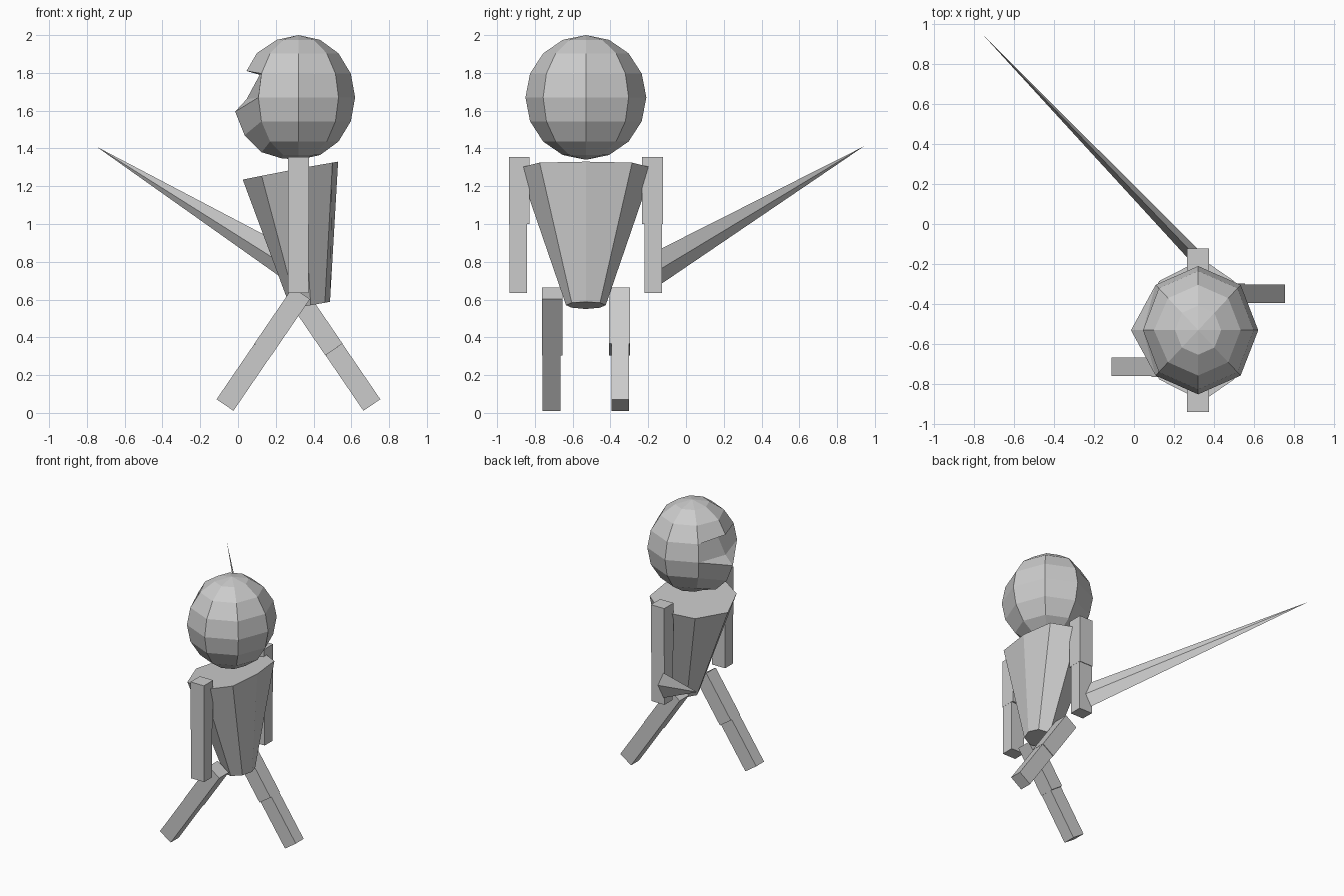
import bpy, bmesh
from math import sin, cos, pi, atan2
from mathutils import Vector, Matrix

if "Cube" in bpy.data.objects:
    bpy.data.objects.remove(bpy.data.objects["Cube"])

CX, CY = 0.32, -0.53  # body axis


def loft(name, rings, caps=()):
    """Bridge equal-length rings; coincident points merge into tips and triangles."""
    bm = bmesh.new()
    rows = [[bm.verts.new(p) for p in r] for r in rings]
    n = len(rows[0])
    for a, b in zip(rows, rows[1:]):
        for k in range(n):
            j = (k + 1) % n
            bm.faces.new((a[k], a[j], b[j], b[k]))
    for c in caps:
        bm.faces.new(rows[c])
    bmesh.ops.remove_doubles(bm, verts=bm.verts[:], dist=0.0005)
    bmesh.ops.recalc_face_normals(bm, faces=bm.faces[:])
    return finish(name, bm)


def box(name, centre, size, angle=0.0):
    """Box turned about the y axis."""
    bm = bmesh.new()
    bmesh.ops.create_cube(bm, size=1)
    m = Matrix.Translation(centre) @ Matrix.Rotation(angle, 4, 'Y') @ Matrix.Diagonal((*size, 1))
    bm.transform(m)
    return finish(name, bm)


def finish(name, bm):
    me = bpy.data.meshes.new(name)
    bm.to_mesh(me)
    bm.free()
    ob = bpy.data.objects.new(name, me)
    bpy.context.collection.objects.link(ob)
    return ob


# Head: 8 x 8 sphere whose front (-x) column is reshaped into brow, eye notch and nose
steps = [0, 1, 2, 3, 3, 4, 4, 5, 6, 7, 8]
face = {2: (0.10, 1.905), 3: (0.045, 1.81), 4: (0.115, 1.79), 5: (0.045, 1.66),
        6: (-0.015, 1.595), 7: (0.035, 1.47), 8: (0.125, 1.38), 9: (0.23, 1.348)}
rings = []
for i, s in enumerate(steps):
    t = s * pi / 8
    ring = [(CX + 0.30 * sin(t) * cos(k * pi / 4), CY + 0.32 * sin(t) * sin(k * pi / 4),
             1.67 + 0.33 * cos(t)) for k in range(8)]
    if i in face:
        ring[4] = (face[i][0], CY, face[i][1])
    rings.append(ring)
loft("head", rings)


# Torso: tilted, tapering octagon
def torso_ring(half):
    pts = half + [(x, -y, z) for x, y, z in reversed(half[1:-1])]
    return [(x, CY + y, z) for x, y, z in pts]


top = [(0.53, 0, 1.33), (0.50, 0.245, 1.325), (0.34, 0.355, 1.297),
       (0.125, 0.245, 1.255), (0.025, 0, 1.235)]
bottom = [(0.487, 0, 0.588), (0.46, 0.075, 0.583), (0.385, 0.105, 0.57),
          (0.31, 0.075, 0.557), (0.28, 0, 0.55)]
loft("torso", [torso_ring(top), torso_ring(bottom)], caps=(0, 1))

# Arms and striding legs
for side, s in (("right", -1), ("left", 1)):
    box(side + "_upper_arm", (CX, CY + s * 0.353, 1.178), (0.11, 0.11, 0.355))
    box(side + "_forearm", (CX, CY + s * 0.357, 0.818), (0.108, 0.093, 0.365))
    hip = Vector((CX - s * 0.015, CY + s * 0.178, 0.633))
    d = Vector((s * 0.564, 0, -0.826))
    ang = atan2(-d.x, -d.z)
    box(side + "_thigh", hip + d * 0.18, (0.11, 0.11, 0.36), ang)
    box(side + "_shin", hip + d * 0.538 + Vector((0, s * 0.004, 0)), (0.108, 0.093, 0.356), ang)

# Tail: long diamond spike
base, tip = Vector((0.315, -0.17, 0.755)), Vector((-0.75, 0.94, 1.41))
up, out = Vector((0.02, -0.02, 0.085)), Vector((0.025, 0.024, 0))
loft("tail", [[base + up, base + out, base - up, base - out], [tip] * 4], caps=(0,))
